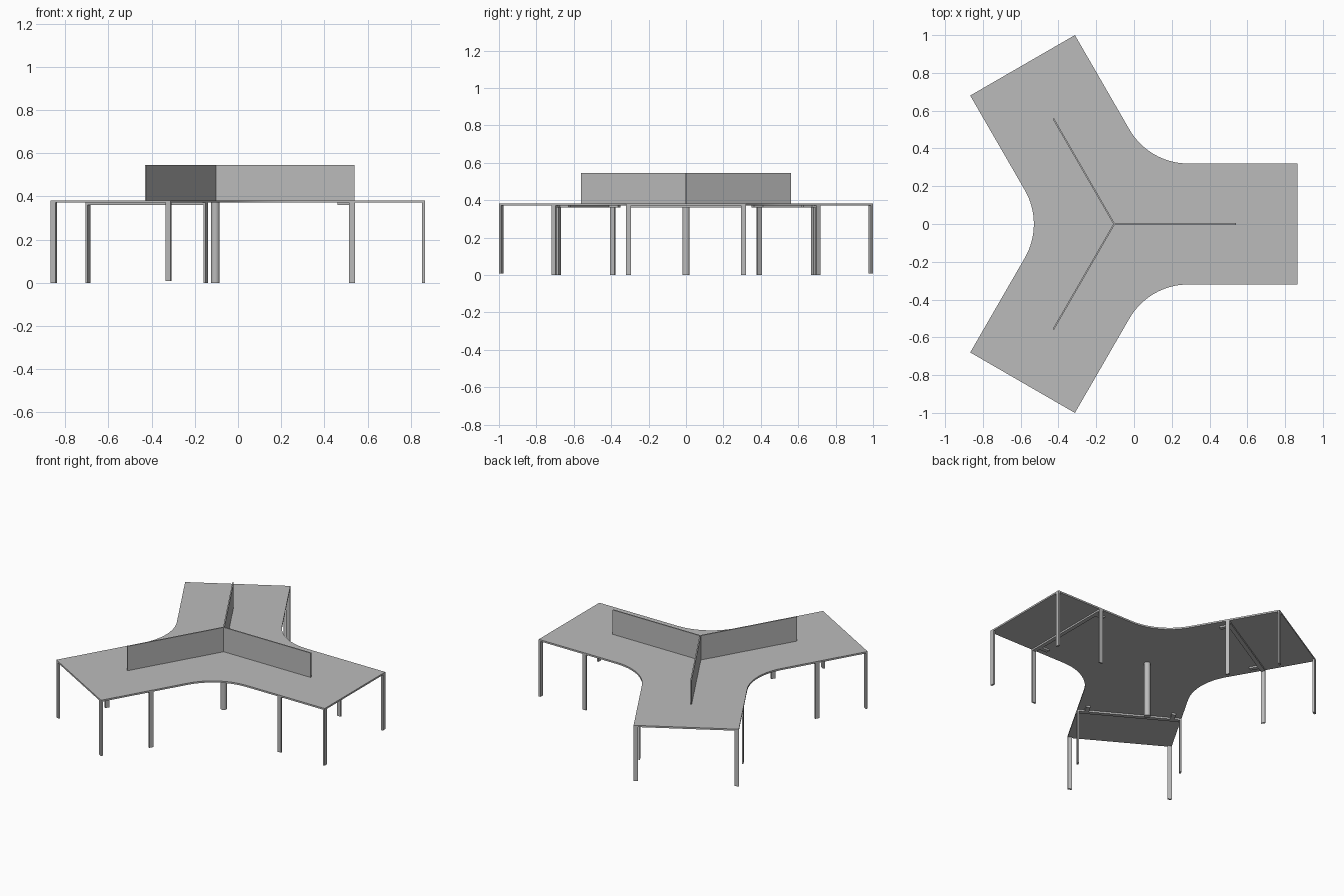
import bpy, bmesh, math
from mathutils import Matrix, Vector

cube = bpy.data.objects.get("Cube")
if cube:
    bpy.data.objects.remove(cube, do_unlink=True)

CENTRE = Vector((-0.105, 0, 0))
ARM, HALF, FILLET = 0.97, 0.32, 0.36
UNDER, TOP = 0.371, 0.382
ANGLES = [math.radians(a) for a in (0, 120, 240)]

grey = bpy.data.materials.new("grey laminate")
grey.use_nodes = True
colour = (0.5, 0.5, 0.5, 1)
grey.diffuse_color = colour
grey.node_tree.nodes["Principled BSDF"].inputs["Base Color"].default_value = colour


def finish(name, bm):
    bmesh.ops.recalc_face_normals(bm, faces=bm.faces)
    mesh = bpy.data.meshes.new(name)
    bm.to_mesh(mesh)
    bm.free()
    mesh.materials.append(grey)
    obj = bpy.data.objects.new(name, mesh)
    bpy.context.collection.objects.link(obj)
    return obj


def box(name, angle, u, v, z):
    """Box given by ranges along the arm, across the arm and in height."""
    bm = bmesh.new()
    mid = Vector([(r[0] + r[1]) / 2 for r in (u, v, z)])
    size = [abs(r[1] - r[0]) for r in (u, v, z)]
    place = (Matrix.Translation(CENTRE) @ Matrix.Rotation(angle, 4, 'Z')
             @ Matrix.Translation(mid) @ Matrix.Diagonal((*size, 1)))
    bmesh.ops.create_cube(bm, size=1, matrix=place)
    return finish(name, bm)


# Three-armed table top with filleted inner corners
tangent = HALF / math.tan(math.radians(60)) + FILLET / math.tan(math.radians(60))
outline = []
STEPS = 16
for angle in ANGLES:
    turn = Matrix.Rotation(angle, 3, 'Z')
    points = [Vector((ARM, -HALF, 0)), Vector((ARM, HALF, 0))]
    for i in range(STEPS + 1):
        a = math.radians(-90 - 60 * i / STEPS)
        points.append(Vector((tangent + FILLET * math.cos(a),
                              HALF + FILLET + FILLET * math.sin(a), 0)))
    outline += [CENTRE + turn @ p for p in points]
bm = bmesh.new()
face = bm.faces.new([bm.verts.new((p.x, p.y, UNDER)) for p in outline])
result = bmesh.ops.extrude_face_region(bm, geom=[face])
raised = [g for g in result["geom"] if isinstance(g, bmesh.types.BMVert)]
bmesh.ops.translate(bm, verts=raised, vec=(0, 0, TOP - UNDER))
table = finish("table_top", bm)

# Central round post
bm = bmesh.new()
bmesh.ops.create_cone(bm, cap_ends=True, segments=32, radius1=0.02, radius2=0.02,
                      depth=UNDER, matrix=Matrix.Translation(CENTRE + Vector((0, 0, UNDER / 2))))
post = finish("centre_post", bm)

# Screens, legs, cross beams and brackets on each arm
for n, angle in enumerate(ANGLES, 1):
    box(f"screen_{n}", angle, (0, 0.645), (-0.004, 0.004), (TOP, 0.545))
    box(f"cross_beam_{n}", angle, (0.62, 0.647), (-HALF, HALF), (0.36, UNDER))
    for side, s in (("left", 1), ("right", -1)):
        # The outermost corner legs of the two rear arms stop slightly short
        foot = 0.009 if (n, s) in ((2, -1), (3, 1)) else 0
        box(f"end_leg_{n}_{side}", angle, (ARM - 0.012, ARM),
            (s * HALF, s * (HALF - 0.026)), (foot, UNDER))
        box(f"inner_leg_{n}_{side}", angle, (0.62, 0.647),
            (s * HALF, s * (HALF - 0.01)), (0, UNDER))
        box(f"bracket_{n}_{side}", angle, (0.565, 0.62),
            (s * 0.25, s * 0.276), (0.36, UNDER))

# Smooth the curved edges, keep corners crisp
bpy.ops.object.select_all(action='DESELECT')
for obj in (table, post):
    obj.select_set(True)
bpy.context.view_layer.objects.active = table
bpy.ops.object.shade_smooth_by_angle(angle=math.radians(30))
